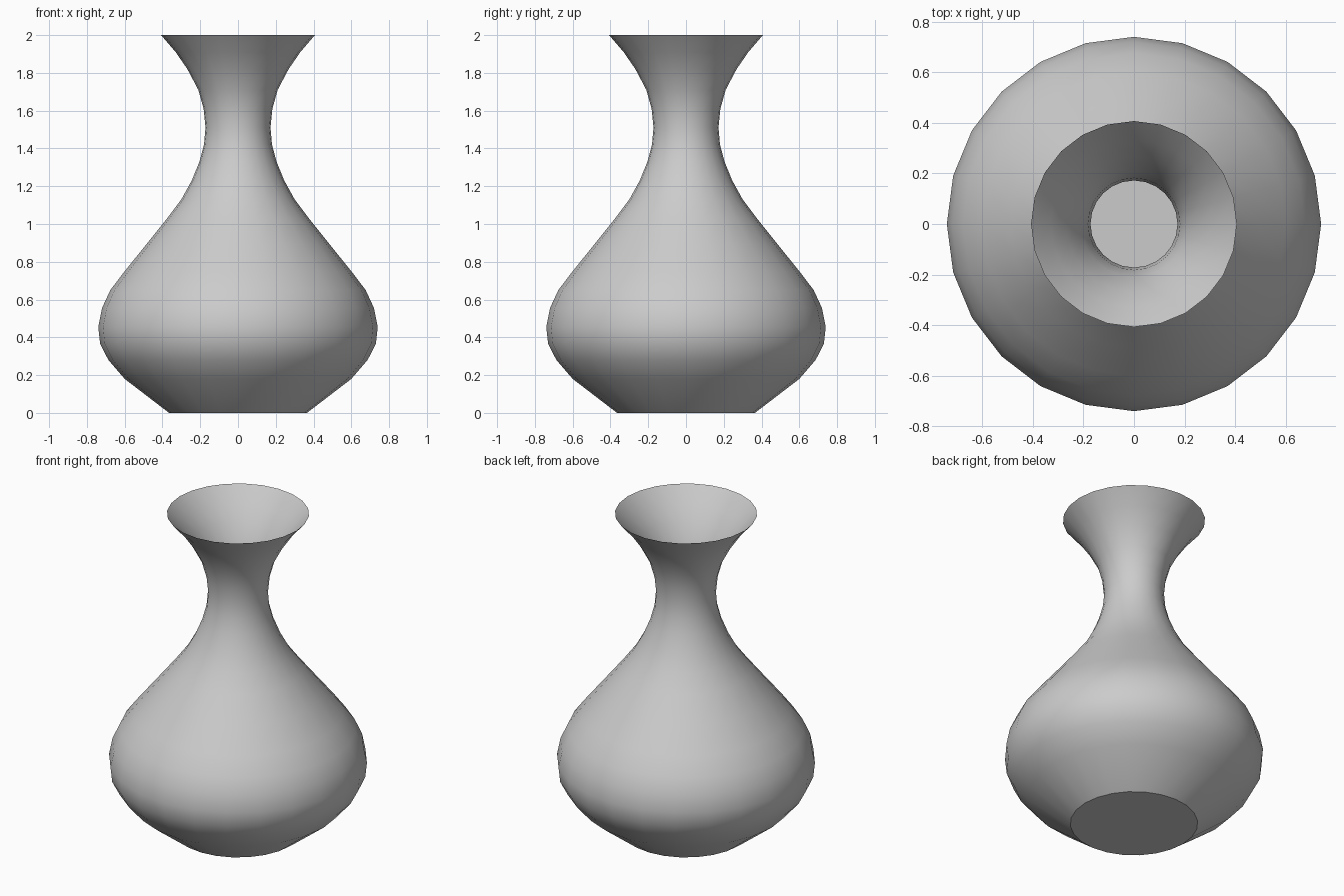
import bpy
import bmesh
import math

cube = bpy.data.objects.get("Cube")
if cube:
    bpy.data.objects.remove(cube, do_unlink=True)

SEGMENTS = 24

# Wall profile from foot to lip: (radius, height)
PROFILE = [
    (0.365, 0), (0.60, 0.18), (0.686, 0.28), (0.73, 0.365), (0.74, 0.455),
    (0.72, 0.555), (0.676, 0.65), (0.60, 0.75), (0.487, 0.89), (0.375, 1.03),
    (0.30, 1.13), (0.245, 1.23), (0.204, 1.33), (0.18, 1.42), (0.172, 1.51),
    (0.182, 1.61), (0.21, 1.71), (0.268, 1.82), (0.33, 1.91), (0.407, 2),
]

clay = bpy.data.materials.new("plain_grey")
clay.use_nodes = True
colour = (0.6, 0.6, 0.6, 1)
clay.diffuse_color = colour
clay.node_tree.nodes["Principled BSDF"].inputs["Base Color"].default_value = colour

# Thin open wall, turned around the vertical axis
bm = bmesh.new()
points = [bm.verts.new((r, 0, z)) for r, z in PROFILE]
edges = [bm.edges.new(pair) for pair in zip(points, points[1:])]
bmesh.ops.spin(bm, geom=points + edges, cent=(0, 0, 0), axis=(0, 0, 1),
               angle=math.tau, steps=SEGMENTS, use_merge=True)
bmesh.ops.remove_doubles(bm, verts=bm.verts, dist=0.0001)

# Flat floor closing the foot
foot = [e for e in bm.edges if all(v.co.z < 0.001 for v in e.verts)]
bmesh.ops.contextual_create(bm, geom=foot)
bmesh.ops.recalc_face_normals(bm, faces=bm.faces)

mesh = bpy.data.meshes.new("vase")
bm.to_mesh(mesh)
bm.free()
mesh.materials.append(clay)
vase = bpy.data.objects.new("vase", mesh)
bpy.context.collection.objects.link(vase)

# Smooth wall with a crisp edge at the foot
bpy.ops.object.select_all(action="DESELECT")
vase.select_set(True)
bpy.context.view_layer.objects.active = vase
bpy.ops.object.shade_smooth_by_angle(angle=math.radians(30))
